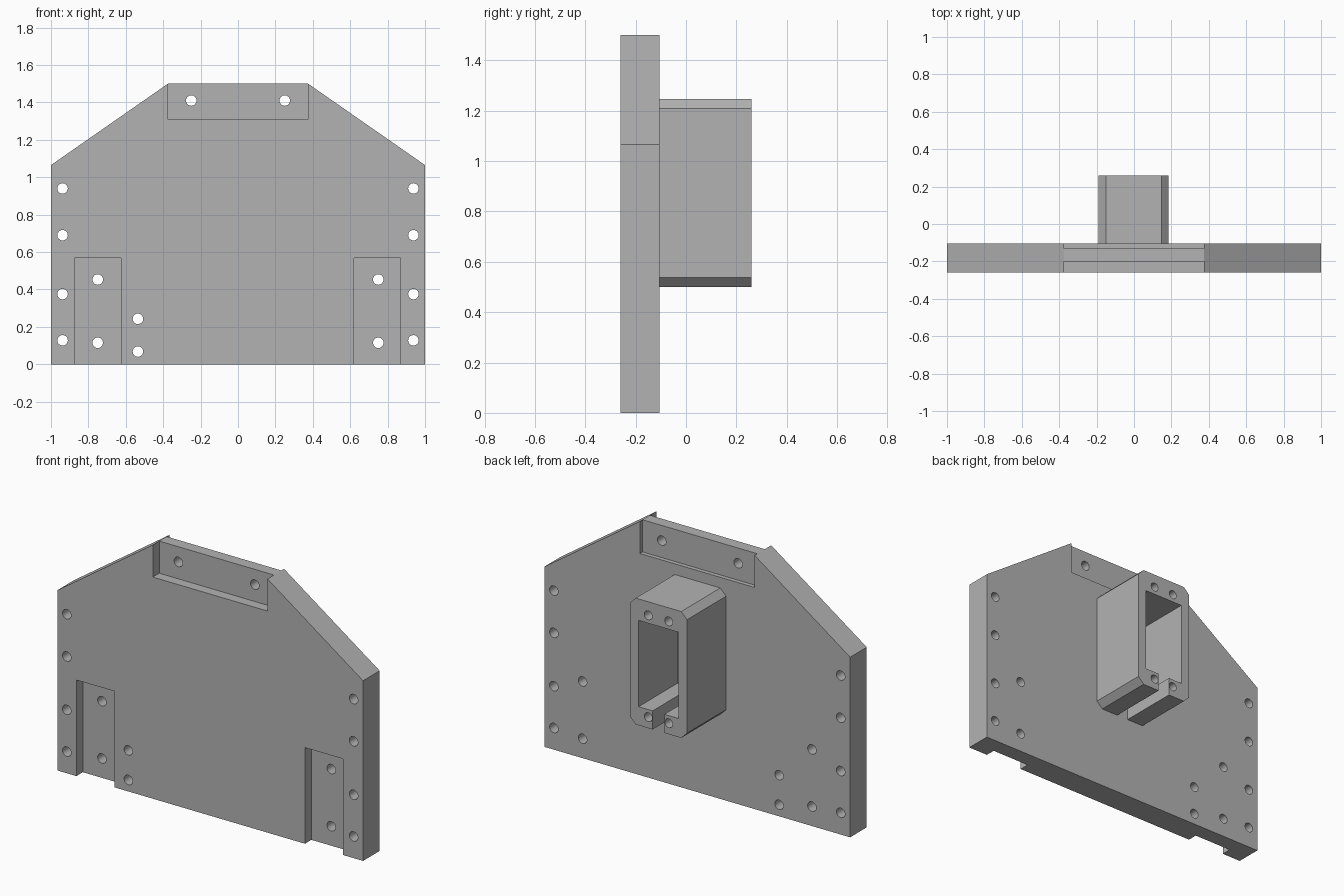
import bpy
import bmesh
from math import radians
from mathutils import Matrix, Vector

cube = bpy.data.objects.get("Cube")
if cube:
    bpy.data.objects.remove(cube, do_unlink=True)

grey = bpy.data.materials.new("plain grey")
grey.use_nodes = True
colour = (0.45, 0.45, 0.45, 1)
grey.diffuse_color = colour
grey.node_tree.nodes["Principled BSDF"].inputs["Base Color"].default_value = colour

FRONT, FACE, BACK = -0.26, -0.105, 0.26


def make_object(name, bm):
    bmesh.ops.recalc_face_normals(bm, faces=bm.faces)
    mesh = bpy.data.meshes.new(name)
    bm.to_mesh(mesh)
    bm.free()
    mesh.materials.append(grey)
    obj = bpy.data.objects.new(name, mesh)
    bpy.context.collection.objects.link(obj)
    return obj


def extrude_profile(name, points, y0, y1):
    bm = bmesh.new()
    face = bm.faces.new([bm.verts.new((x, y0, z)) for x, z in points])
    side = bmesh.ops.extrude_face_region(bm, geom=[face])
    verts = [v for v in side["geom"] if isinstance(v, bmesh.types.BMVert)]
    bmesh.ops.translate(bm, verts=verts, vec=(0, y1 - y0, 0))
    return make_object(name, bm)


def boxes(name, limits):
    bm = bmesh.new()
    for lo, hi in limits:
        lo, hi = Vector(lo), Vector(hi)
        m = Matrix.Translation((lo + hi) / 2) @ Matrix.Diagonal((*(hi - lo), 1))
        bmesh.ops.create_cube(bm, size=1, matrix=m)
    return make_object(name, bm)


def drills(name, centres, y0, y1, radius=0.028):
    bm = bmesh.new()
    for x, z in centres:
        m = Matrix.Translation((x, (y0 + y1) / 2, z)) @ Matrix.Rotation(radians(90), 4, "X")
        bmesh.ops.create_cone(bm, cap_ends=True, segments=32, radius1=radius,
                              radius2=radius, depth=y1 - y0, matrix=m)
    return make_object(name, bm)


def cut(target, cutter):
    mod = target.modifiers.new("cut", "BOOLEAN")
    mod.operation, mod.solver, mod.object = "DIFFERENCE", "EXACT", cutter
    cutter.hide_render = True
    bpy.context.view_layer.objects.active = target
    bpy.ops.object.modifier_apply(modifier=mod.name)
    bpy.data.objects.remove(cutter, do_unlink=True)


def smooth(obj):
    bpy.ops.object.select_all(action="DESELECT")
    obj.select_set(True)
    bpy.context.view_layer.objects.active = obj
    bpy.ops.object.shade_smooth_by_angle(angle=radians(30))


# Mounting plate with sloped shoulders
plate = extrude_profile("mounting_plate", [
    (-1, 0), (1, 0), (1, 1.065), (0.375, 1.5), (-0.375, 1.5), (-1, 1.065)], FRONT, FACE)

# Recesses: both faces at the top, front face at the two feet
recesses = [((-0.375, FRONT - 0.1, 1.31), (0.375, -0.2, 1.6)),
            ((-0.375, -0.13, 1.31), (0.375, FACE + 0.1, 1.6))]
for x0, x1 in ((-0.875, -0.625), (0.62, 0.87)):
    recesses.append(((x0, FRONT - 0.1, -0.1), (x1, -0.2, 0.568)))
cut(plate, boxes("recess_cutter", recesses))

# Screw holes through the plate
holes = [(-0.535, 0.243), (-0.535, 0.068)]
for s in (-1, 1):
    holes += [(s * 0.938, z) for z in (0.94, 0.69, 0.375, 0.128)]
    holes += [(s * 0.75, z) for z in (0.453, 0.115)]
    holes.append((s * 0.25, 1.41))
cut(plate, drills("hole_cutter", holes, FRONT - 0.1, FACE + 0.1))
smooth(plate)

# Rear housing: chamfered tube, open at the back, slotted underneath
mid, half, c = -0.002, 0.187, 0.038
low, high = 0.5, 1.247
in_half, in_low, in_high, slot = 0.13, 0.61, 1.12, 0.038
side = [(slot, in_low), (slot, low), (half - c, low), (half, low + c),
        (half, high - c), (half - c, high)]
inner = [(in_half, in_high), (in_half, in_low)]
right = inner + side
outline = [(mid + x, z) for x, z in right] + [(mid - x, z) for x, z in reversed(right)]
housing = extrude_profile("rear_housing", outline, FACE, BACK)

# Blind screw holes in the housing rim
rim = [(mid + s * 0.067, z) for s in (-1, 1) for z in (0.565, 1.167)]
cut(housing, drills("rim_hole_cutter", rim, 0.0, BACK + 0.1, 0.026))
smooth(housing)
